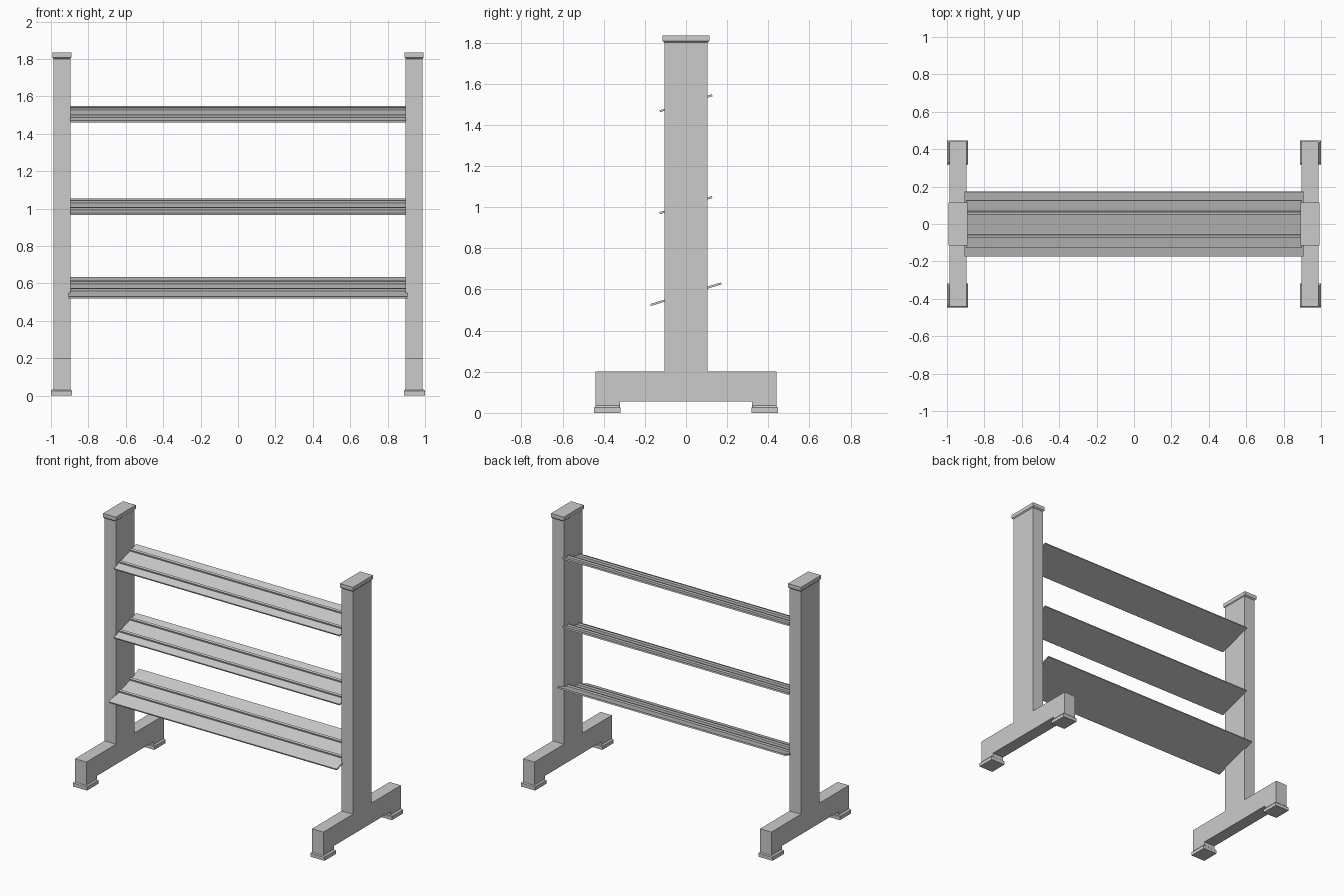
import bpy, bmesh, math
from mathutils import Matrix, Vector

if "Cube" in bpy.data.objects:
    bpy.data.objects.remove(bpy.data.objects["Cube"], do_unlink=True)

grey = bpy.data.materials.new("light_grey")
grey.use_nodes = True
colour = (0.6, 0.6, 0.6, 1)
grey.diffuse_color = colour
grey.node_tree.nodes["Principled BSDF"].inputs["Base Color"].default_value = colour


def finish(name, bm):
    bmesh.ops.recalc_face_normals(bm, faces=bm.faces)
    mesh = bpy.data.meshes.new(name)
    bm.to_mesh(mesh)
    bm.free()
    mesh.materials.append(grey)
    obj = bpy.data.objects.new(name, mesh)
    bpy.context.collection.objects.link(obj)
    return obj


def extrude_profile(name, points, x0, x1):
    """Sweep a (y, z) outline along x."""
    bm = bmesh.new()
    face = bm.faces.new([bm.verts.new((x0, y, z)) for y, z in points])
    new = bmesh.ops.extrude_face_region(bm, geom=[face])["geom"]
    verts = [g for g in new if isinstance(g, bmesh.types.BMVert)]
    bmesh.ops.translate(bm, verts=verts, vec=(x1 - x0, 0, 0))
    return finish(name, bm)


def tapered_block(name, lo, hi, z_edge, inset, taper_top):
    """Box whose top or bottom face is drawn in to a sloped shoulder."""
    bm = bmesh.new()
    lo, hi = Vector(lo), Vector(hi)
    size = hi - lo
    bmesh.ops.create_cube(bm, size=1, matrix=Matrix.Translation((lo + hi) / 2)
                          @ Matrix.Diagonal((*size, 1)))
    end = hi.z if taper_top else lo.z
    bm.faces.ensure_lookup_table()
    face = next(f for f in bm.faces if all(abs(v.co.z - end) < 1e-5 for v in f.verts))
    for v in face.verts:
        v.co.z = z_edge
    new = bmesh.ops.extrude_face_region(bm, geom=[face])["geom"]
    bmesh.ops.delete(bm, geom=[face], context="FACES_ONLY")
    mid = (lo + hi) / 2
    for v in new:
        if isinstance(v, bmesh.types.BMVert):
            v.co.z = end
            v.co.x -= math.copysign(inset, v.co.x - mid.x)
            v.co.y -= math.copysign(inset, v.co.y - mid.y)
    return finish(name, bm)


# Upright frames: post, base beam and leg blocks in one outline, caps, feet
half = [(0.32, 0.055), (0.32, 0.01), (0.44, 0.01), (0.44, 0.2), (0.105, 0.2), (0.105, 1.81)]
outline = half + [(-y, z) for y, z in reversed(half)]
for side, s in (("left", 1), ("right", -1)):
    extrude_profile(side + "_upright", outline, s * 0.896, s * 0.986)
    x0, x1 = sorted((s * 0.891, s * 0.993))
    tapered_block(side + "_post_cap", (x0, -0.114, 1.8), (x1, 0.114, 1.835),
                  1.808, 0.008, False)
    x0, x1 = sorted((s * 0.887, s * 1.0))
    for end, y0, y1 in (("front", -0.446, -0.318), ("back", 0.318, 0.446)):
        tapered_block(f"{side}_{end}_foot", (x0, y0, 0), (x1, y1, 0.036),
                      0.025, 0.01, True)

# Sloping shelves, each with two raised ribs
tilt = math.radians(17)
t, rib = 0.005, 0.017
for name, z, depth, width in (("lower", 0.577, 0.18, 0.905),
                              ("middle", 1.01, 0.133, 0.897),
                              ("upper", 1.505, 0.133, 0.897)):
    section = [(-depth, -t), (depth, -t), (depth, t)]
    for r in (0.065, -0.065):
        section += [(r + 0.008, t), (r + 0.008, rib), (r - 0.008, rib), (r - 0.008, t)]
    section.append((-depth, t))
    shelf = extrude_profile(name + "_shelf", section, -width, width)
    shelf.location.z = z
    shelf.rotation_euler.x = tilt
